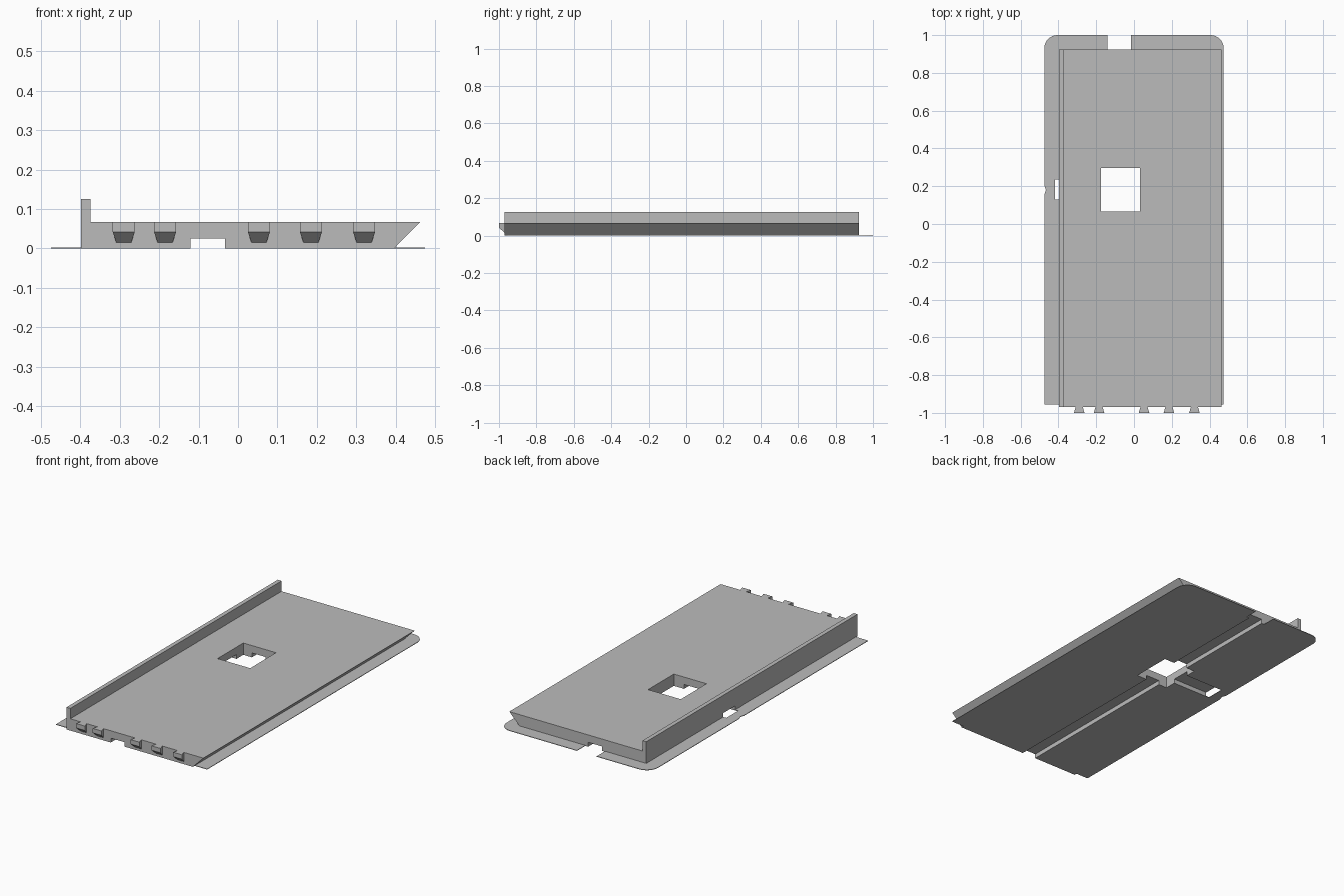
import bpy, bmesh, math

if "Cube" in bpy.data.objects:
    bpy.data.objects.remove(bpy.data.objects["Cube"])

grey = bpy.data.materials.new("plain grey")
grey.diffuse_color = (0.5, 0.5, 0.5, 1)
grey.use_nodes = True
grey.node_tree.nodes["Principled BSDF"].inputs["Base Color"].default_value = grey.diffuse_color


def prism(name, points, start, end, axis):
    """Extrude a 2D outline along y (outline in xz) or z (outline in xy)."""
    bm = bmesh.new()
    place = (lambda p, d: (p[0], d, p[1])) if axis == "y" else (lambda p, d: (p[0], p[1], d))
    a = [bm.verts.new(place(p, start)) for p in points]
    b = [bm.verts.new(place(p, end)) for p in points]
    bm.faces.new(a)
    bm.faces.new(b[::-1])
    n = len(points)
    for i in range(n):
        bm.faces.new((a[i], b[i], b[(i + 1) % n], a[(i + 1) % n]))
    return finish(name, bm)


def finish(name, bm):
    bmesh.ops.recalc_face_normals(bm, faces=bm.faces)
    mesh = bpy.data.meshes.new(name)
    bm.to_mesh(mesh)
    bm.free()
    mesh.materials.append(grey)
    obj = bpy.data.objects.new(name, mesh)
    bpy.context.collection.objects.link(obj)
    return obj


def cutter(name, x0, x1, y0, y1, top):
    obj = prism(name, [(x0, y0), (x1, y0), (x1, y1), (x0, y1)], -0.1, top, "z")
    obj.hide_render = True
    obj.hide_set(True)
    return obj


def cut(obj, *tools):
    for tool in tools:
        mod = obj.modifiers.new(tool.name, "BOOLEAN")
        mod.operation, mod.solver, mod.object = "DIFFERENCE", "EXACT", tool


# Main slab with a raised lip on the left and a bevelled overhang on the right
slab = prism("slab", [(-0.398, 0), (0.396, 0), (0.462, 0.067), (-0.374, 0.067),
                      (-0.374, 0.126), (-0.398, 0.126)], -0.97, 0.925, "y")

# Thin brim with rounded back corners and a tiny nick in the left edge
W, R = 0.475, 0.07
outline = [(-W, -0.955), (W, -0.955)]
for cx, first in ((W - R, 0), (-W + R, 90)):
    for i in range(9):
        t = math.radians(first + i * 90 / 8)
        outline.append((cx + R * math.cos(t), 1 - R + R * math.sin(t)))
outline += [(-W, 0.205), (-W + 0.009, 0.18), (-W, 0.155)]
brim = prism("brim", outline, 0, 0.003, "z")

# Central opening, long underside channel, side channel and back notch
opening = cutter("opening_cutter", -0.174, 0.031, 0.065, 0.296, 0.3)
channel = cutter("channel_cutter", -0.12, -0.033, -1.2, 1.2, 0.025)
side = cutter("side_channel_cutter", -0.417, -0.1, 0.13, 0.235, 0.025)
notch = cutter("back_notch_cutter", -0.139, -0.015, 0.925, 1.2, 0.02)
cut(slab, opening, channel, side)
cut(brim, opening, channel, side, notch)

# Dovetail clips along the front edge, flared outward with a sloped underside
for i, x in enumerate((-0.29, -0.185, 0.053, 0.185, 0.32)):
    bm = bmesh.new()
    for y, half, low in ((-0.97, 0.019, 0.015), (-1.0, 0.028, 0.042)):
        for s in (-1, 1):
            for z in (low, 0.067):
                bm.verts.new((x + s * half, y, z))
    bmesh.ops.convex_hull(bm, input=bm.verts)
    finish(f"front_clip_{i + 1}", bm)
